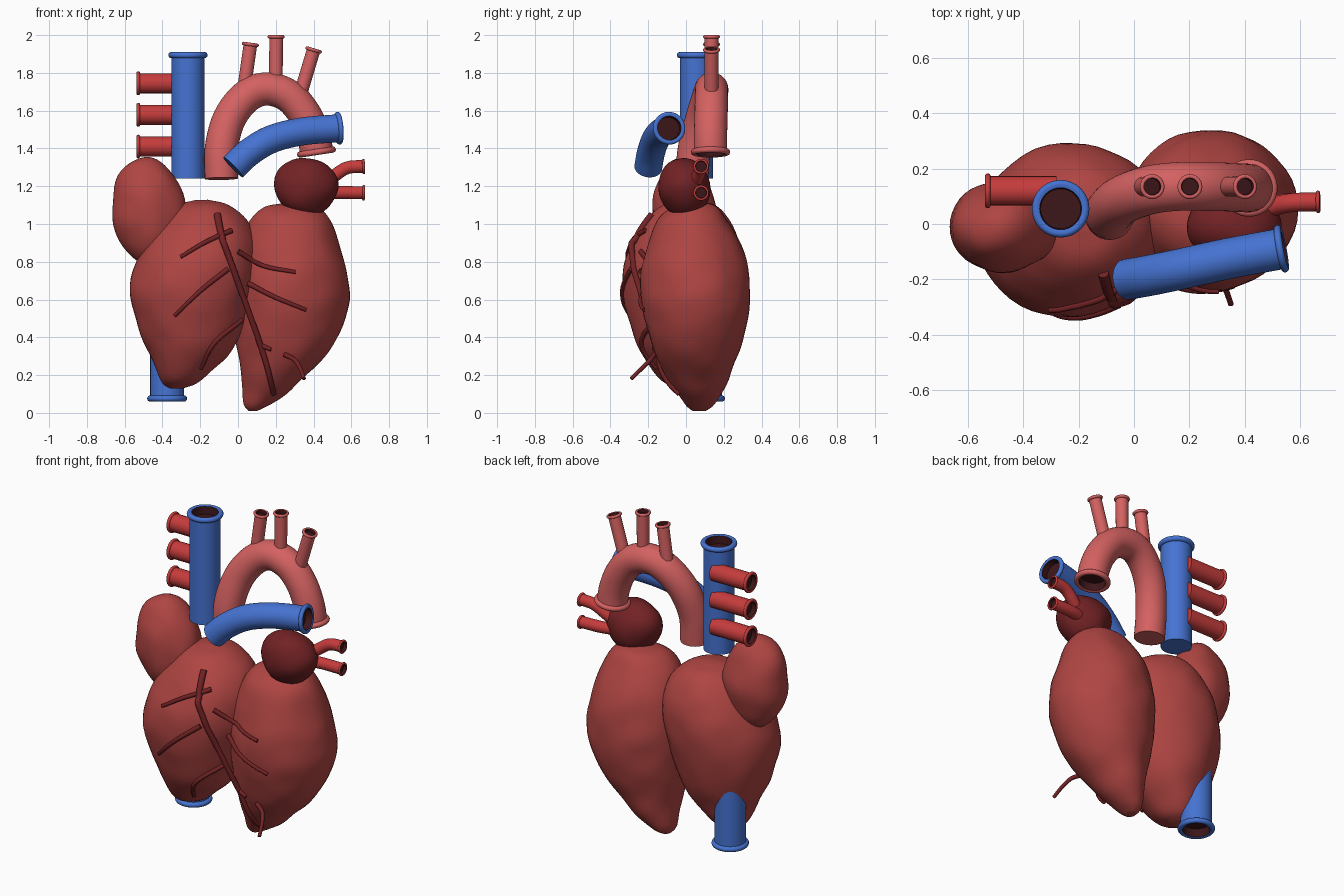
import bpy, bmesh, math
from mathutils import Vector, Matrix, noise
from mathutils.bvhtree import BVHTree

if "Cube" in bpy.data.objects:
    bpy.data.objects.remove(bpy.data.objects["Cube"])


def material(name, rgb):
    m = bpy.data.materials.new(name)
    m.diffuse_color = (*rgb, 1)
    m.use_nodes = True
    m.node_tree.nodes["Principled BSDF"].inputs["Base Color"].default_value = m.diffuse_color
    return m


MUSCLE = material("muscle", (0.43, 0.06, 0.055))
DARK_MUSCLE = material("dark_muscle", (0.17, 0.016, 0.018))
AORTA = material("aorta_pink", (0.66, 0.12, 0.12))
RED = material("vein_red", (0.56, 0.045, 0.045))
BLUE = material("vessel_blue", (0.06, 0.17, 0.64))
HOLLOW = material("hollow", (0.045, 0.008, 0.01))


def finish(name, bm, mats, angle=40):
    bmesh.ops.recalc_face_normals(bm, faces=bm.faces)
    me = bpy.data.meshes.new(name)
    bm.to_mesh(me)
    bm.free()
    for m in mats:
        me.materials.append(m)
    me.shade_smooth()
    me.set_sharp_from_angle(angle=math.radians(angle))
    ob = bpy.data.objects.new(name, me)
    bpy.context.collection.objects.link(ob)
    return ob


def skin(rings, hollow_bands=0):
    """Bridge closed rings; the last bands and end cap can take the hollow colour."""
    bm = bmesh.new()
    vs = [[bm.verts.new(p) for p in r] for r in rings]
    n = len(vs[0])
    for i in range(len(vs) - 1):
        idx = 1 if i >= len(vs) - 1 - hollow_bands else 0
        for k in range(n):
            j = (k + 1) % n
            f = bm.faces.new((vs[i][k], vs[i][j], vs[i + 1][j], vs[i + 1][k]))
            f.material_index = idx
    bm.faces.new(vs[0])
    bm.faces.new(vs[-1]).material_index = 1 if hollow_bands else 0
    return bm


def spline(pts, steps):
    """Catmull-Rom through tuples of any length."""
    P = [Vector(p) for p in pts]
    P = [2 * P[0] - P[1]] + P + [2 * P[-1] - P[-2]]
    out = []
    for i in range(1, len(P) - 2):
        a, b, c, d = P[i - 1:i + 3]
        for s in range(steps):
            t = s / steps
            out.append(0.5 * (2 * b + (c - a) * t + (2 * a - 5 * b + 4 * c - d) * t * t
                              + (3 * b - a - 3 * c + d) * t ** 3))
    return out + [P[-2]]


def lumps(bm, amount):
    bm.normal_update()
    for v in bm.verts:
        v.co += v.normal * noise.noise(v.co * 7) * amount


def chamber(name, rows):
    """Loft of ellipses: z, x min, x max, y min, y max."""
    rings = []
    for z, x0, x1, y0, y1 in spline(rows, 5):
        rings.append([((x0 + x1) / 2 + (x1 - x0) / 2 * math.cos(a),
                       (y0 + y1) / 2 + (y1 - y0) / 2 * math.sin(a), z)
                      for a in (math.tau * k / 48 for k in range(48))])
    bm = skin(rings)
    lumps(bm, 0.009)
    return finish(name, bm, [MUSCLE], 75)


def atrium(name, centre, radii, tilt, mat):
    bm = bmesh.new()
    bmesh.ops.create_icosphere(bm, subdivisions=4, radius=1,
                               matrix=Matrix.Translation(centre)
                               @ Matrix.Rotation(math.radians(tilt), 4, 'Y')
                               @ Matrix.Diagonal((*radii, 1)))
    lumps(bm, 0.014)
    return finish(name, bm, [mat], 75)


def tube(name, pts, r0, mat, r1=None, rim=True, sides=32, steps=6, bead=0.016):
    """Swept vessel with a beaded rim and hollow mouth at its far end."""
    r1 = r1 or r0
    path = spline(pts, steps)
    last = len(path) - 1
    rings, t_old, u = [], None, None

    def ring(c, r):
        rings.append([c + r * (u * math.cos(a) + w * math.sin(a))
                      for a in (math.tau * k / sides for k in range(sides))])

    for i, p in enumerate(path):
        t = (path[min(i + 1, last)] - path[max(i - 1, 0)]).normalized()
        u = t_old.rotation_difference(t) @ u if t_old else t.orthogonal().normalized()
        w, t_old = t.cross(u), t
        if i < last or not rim:
            ring(p, r0 + (r1 - r0) * i / last)
    if rim:
        for k in range(9):
            a = math.pi * k / 8
            ring(p - t * bead * (1 + math.cos(a)), r1 + bead * math.sin(a))
        ring(p - t * bead * 0.3, r1 * 0.86)
        ring(p - t * r1 * 0.6, r1 * 0.82)
    return finish(name, skin(rings, 1 if rim else 0), [mat, HOLLOW])


# ventricles
left_v = chamber("left_ventricle", [
    (0.01, .06, .10, .04, .10), (0.05, .03, .19, -.01, .15), (0.15, .02, .31, -.08, .21),
    (0.30, 0, .46, -.16, .27), (0.45, -.02, .55, -.21, .32), (0.60, -.03, .59, -.24, .34),
    (0.75, -.02, .575, -.235, .33), (0.90, .01, .535, -.2, .29), (1.02, .06, .49, -.15, .22),
    (1.09, .14, .42, -.07, .16), (1.115, .24, .32, .01, .08)])
right_v = chamber("right_ventricle", [
    (0.13, -.36, -.29, -.05, .03), (0.17, -.41, -.2, -.13, .1), (0.30, -.465, -.06, -.22, .18),
    (0.45, -.53, .03, -.29, .24), (0.65, -.575, .085, -.335, .28), (0.80, -.54, .105, -.325, .295),
    (0.93, -.48, .095, -.27, .27), (1.03, -.41, .045, -.2, .22), (1.10, -.32, -.05, -.12, .15),
    (1.13, -.23, -.16, -.02, .05)])

# atria
atrium("right_atrium", (-.47, -.01, 1.065), (.198, .165, .29), -8, MUSCLE)
atrium("left_atrium", (.36, -.01, 1.197), (.165, .135, .158), 0, DARK_MUSCLE)

# venae cavae
tube("superior_vena_cava", [(-.265, .055, 1.24), (-.265, .055, 1.91)], .088, BLUE)
tube("inferior_vena_cava", [(-.375, .1, .5), (-.375, .1, .06)], .09, BLUE)

# aorta with its three branches
tube("aorta", [(-.088, .03, 1.24), (-.088, .045, 1.4), (-.045, .085, 1.56), (.045, .12, 1.675),
               (.15, .135, 1.715), (.265, .135, 1.68), (.35, .133, 1.585), (.4, .13, 1.47),
               (.418, .13, 1.365)], .088, AORTA)
for i, (xb, zb, xt, zt) in enumerate([(.03, 1.7, .067, 1.96), (.2, 1.7, .202, 2.0),
                                      (.325, 1.67, .403, 1.93)]):
    tube(f"aortic_branch_{i + 1}", [(xb, .135, zb), (xt, .135, zt)], .036, AORTA,
         sides=24, bead=.009)

# pulmonary artery
tube("pulmonary_artery", [(-.025, -.2, 1.3), (.06, -.185, 1.38), (.18, -.16, 1.45),
                          (.34, -.125, 1.49), (.545, -.087, 1.508)], .074, BLUE, bead=.013)

# pulmonary veins
for i, z in enumerate((1.41, 1.578, 1.745)):
    tube(f"right_pulmonary_vein_{i + 1}", [(-.28, .12, z), (-.538, .12, z)], .053, RED,
         sides=24, bead=.01)
tube("left_pulmonary_vein_upper", [(.44, .04, 1.2), (.51, .065, 1.255), (.58, .078, 1.298),
                                   (.672, .08, 1.305)], .034, RED, sides=24, bead=.007)
tube("left_pulmonary_vein_lower", [(.42, .05, 1.17), (.53, .075, 1.167), (.672, .08, 1.165)],
     .034, RED, sides=24, bead=.007)

# coronary arteries, laid on the front of the ventricles
trees = [BVHTree.FromPolygons([v.co for v in o.data.vertices],
                              [p.vertices[:] for p in o.data.polygons]) for o in (left_v, right_v)]


def front_y(x, z):
    hits = [t.ray_cast(Vector((x, -2, z)), Vector((0, 1, 0)))[0] for t in trees]
    return min([h.y for h in hits if h] or [0])


def coronary(name, xz, r0, r1):
    pts = []
    for x, y, z in spline([(x, front_y(x, z), z) for x, z in xz], 5):
        pts.append((x, min(y, front_y(x, z)) - r1 * .5, z))
    tube(name, pts, r0, DARK_MUSCLE, r1, rim=False, sides=12, steps=2)


coronary("coronary_main", [(-.11, 1.05), (-.085, .93), (-.05, .83), (.125, .34), (.19, .1)], .019, .014)
for i, xz in enumerate([
        [(-.035, .965), (-.17, .905), (-.305, .825)],
        [(-.055, .76), (-.2, .645), (-.335, .515)],
        [(.02, .49), (-.125, .37), (-.195, .235)],
        [(0, .855), (.13, .78), (.305, .745)],
        [(.055, .685), (.19, .615), (.36, .545)],
        [(.115, .36), (.175, .335)]]):
    coronary(f"coronary_branch_{i + 1}", xz, .014, .01)
tube("coronary_branch_7", [(.245, -.165, .31), (.3, -.19, .28), (.33, -.235, .235), (.35, -.29, .18)],
     .013, DARK_MUSCLE, .01, rim=False, sides=12)
